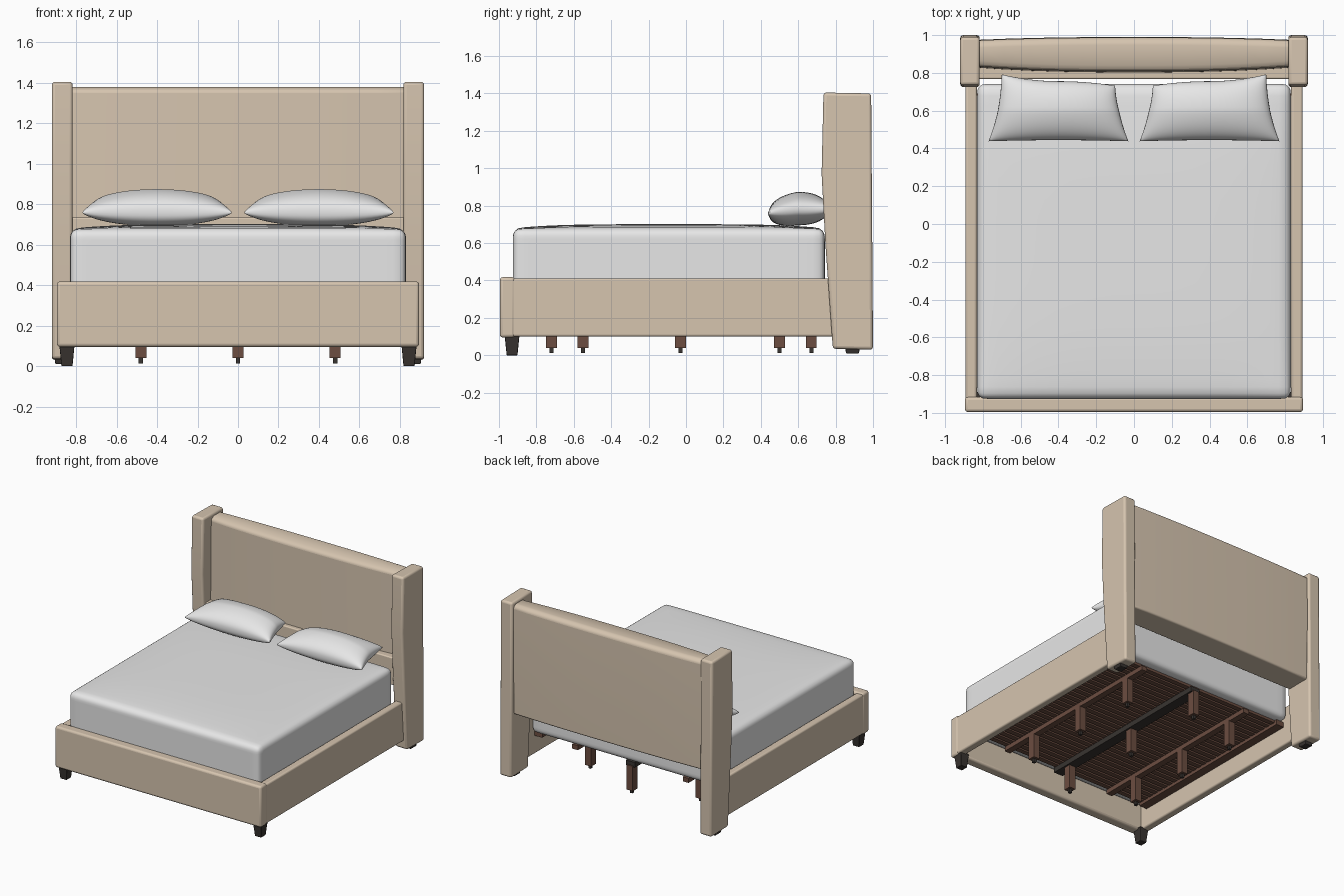
import bpy, bmesh, math
from mathutils import Vector

if "Cube" in bpy.data.objects:
    bpy.data.objects.remove(bpy.data.objects["Cube"])


def mat(name, rgb):
    m = bpy.data.materials.new(name)
    m.diffuse_color = (*rgb, 1)
    m.use_nodes = True
    m.node_tree.nodes["Principled BSDF"].inputs["Base Color"].default_value = m.diffuse_color
    return m


BEIGE = mat("beige upholstery", (0.67, 0.555, 0.43))
WHITE = mat("white bedding", (0.82, 0.82, 0.82))
BROWN = mat("brown wood", (0.15, 0.075, 0.052))
DARK = mat("dark wood", (0.04, 0.034, 0.03))


def finish(name, bm, material, bevel=0.0, segs=3):
    bmesh.ops.recalc_face_normals(bm, faces=bm.faces)
    me = bpy.data.meshes.new(name)
    bm.to_mesh(me)
    bm.free()
    me.materials.append(material)
    ob = bpy.data.objects.new(name, me)
    bpy.context.collection.objects.link(ob)
    if bevel:
        b = ob.modifiers.new("bevel", "BEVEL")
        b.width, b.segments, b.limit_method = bevel, segs, 'ANGLE'
        b.angle_limit = math.radians(35)
    bpy.ops.object.select_all(action='DESELECT')
    ob.select_set(True)
    bpy.context.view_layer.objects.active = ob
    bpy.ops.object.shade_smooth_by_angle(angle=math.radians(40))
    return ob


def add_box(bm, lo, hi, taper=1.0):
    """Box between two corners; taper scales the bottom end."""
    lo, hi = Vector(lo), Vector(hi)
    c, d = (lo + hi) / 2, hi - lo
    for v in bmesh.ops.create_cube(bm, size=1)["verts"]:
        t = taper if v.co.z < 0 else 1.0
        v.co = c + Vector((v.co.x * d.x * t, v.co.y * d.y * t, v.co.z * d.z))


def box(name, lo, hi, material, bevel=0.0, taper=1.0):
    bm = bmesh.new()
    add_box(bm, lo, hi, taper)
    return finish(name, bm, material, bevel)


def extrude_x(name, profile, x0, x1, material, bevel, bow=0.0):
    """Side profile (y, z) extruded across x; bow thins it towards both ends."""
    bm = bmesh.new()
    f = bm.faces.new([bm.verts.new((x0, y, z)) for y, z in profile])
    r = bmesh.ops.extrude_face_region(bm, geom=[f])
    for v in r["geom"]:
        if isinstance(v, bmesh.types.BMVert):
            v.co.x = x1
    if bow:
        long_edges = [e for e in bm.edges if abs(e.verts[0].co.x - e.verts[1].co.x) > 0.5]
        bmesh.ops.subdivide_edges(bm, edges=long_edges, cuts=11)
        for v in bm.verts:
            t = abs(v.co.x / x1) ** 2.5
            v.co.y += bow * t if v.co.y < 0.9 else -0.6 * bow * t
    return finish(name, bm, material, bevel)


# headboard panel, open below, with a thin padded ledge behind the pillows
extrude_x("headboard_panel", [(0.98, 0.52), (0.99, 1.0), (0.987, 1.36), (0.96, 1.38), (0.84, 1.38),
                              (0.81, 1.36), (0.805, 0.95), (0.80, 0.52)], -0.825, 0.825, BEIGE, 0.012, 0.025)
box("headboard_lower_pad", (-0.825, 0.768, 0.52), (0.825, 0.84, 0.735), BEIGE, 0.008)

# wings, side rails and feet on both sides
wing = [(1.0, 0.03), (0.99, 1.4), (0.735, 1.405), (0.725, 0.97), (0.745, 0.6), (0.785, 0.035)]
for s, side in ((-1, "left"), (1, "right")):
    extrude_x(side + "_headboard_wing", wing, s * 0.817, s * 0.92, BEIGE, 0.016)
    box(side + "_side_rail", (min(s * 0.832, s * 0.892), -0.96, 0.10),
        (max(s * 0.832, s * 0.892), 0.80, 0.41), BEIGE, 0.012)
    x = s * 0.845
    box(side + "_front_foot", (x - 0.038, -0.97, 0), (x + 0.038, -0.89, 0.11), DARK, 0.004, 0.72)
    x = s * 0.872
    box(side + "_rear_foot", (x - 0.035, 0.85, 0.01), (x + 0.035, 0.93, 0.04), DARK, 0.004, 0.85)

# footboard
box("footboard", (-0.895, -0.995, 0.095), (0.895, -0.915, 0.418), BEIGE, 0.016)

# mattress: rounded box with a crowned top
bm = bmesh.new()
bmesh.ops.create_cube(bm, size=2)
bmesh.ops.subdivide_edges(bm, edges=bm.edges[:], cuts=23, use_grid_fill=True)
half, rad = Vector((0.83, 0.834, 0.197)), 0.045
for v in bm.verts:
    n = Vector([math.sin(math.pi / 2 * c) for c in v.co])
    p = Vector([a * h for a, h in zip(n, half)])
    inner = Vector([max(-h + rad, min(h - rad, c)) for c, h in zip(p, half)])
    p = inner + (p - inner).normalized() * rad
    if p.z > 0:
        p.z += 0.022 * (1 - n.x ** 4) * (1 - n.y ** 4) * p.z / half.z
    v.co = p + Vector((0, -0.092, 0.482))
finish("mattress", bm, WHITE)

# pillows: two puffed sheets meeting at a pointed seam
N = 28
for s, side in ((-1, "left"), (1, "right")):
    bm = bmesh.new()
    for sign, h in ((1, 0.094), (-1, 0.085)):
        grid = []
        for j in range(N + 1):
            v = math.sin(math.pi / 2 * (2 * j / N - 1))
            row = []
            for i in range(N + 1):
                u = math.sin(math.pi / 2 * (2 * i / N - 1))
                w = 0.335 - 0.035 * v - 0.014 * (1 - v * v)
                # outer back corner reaches farther than the inner one
                y = 0.600 + v * 0.162 + 0.03 * max(v, 0) * u * abs(u) - 0.006 * v * (1 - u * u)
                puff = max(0.0, (1 - u * u) * (1 - v * v)) ** 0.4
                z = 0.780 + 0.022 * min(v, 0) + sign * h * puff
                row.append(bm.verts.new((s * (0.40 + u * w), y, z)))
            grid.append(row)
        for j in range(N):
            for i in range(N):
                bm.faces.new((grid[j][i], grid[j][i + 1], grid[j + 1][i + 1], grid[j + 1][i]))
    bmesh.ops.remove_doubles(bm, verts=bm.verts, dist=0.0004)
    finish(side + "_pillow", bm, WHITE)

# slats across the bed
bm = bmesh.new()
for k in range(28):
    y = -0.82 + k * 0.0545
    add_box(bm, (-0.76, y - 0.019, 0.265), (0.76, y + 0.019, 0.285))
finish("slats", bm, BROWN)

# lengthwise beams and cleats carrying the slats
box("centre_beam", (-0.04, -0.85, 0.225), (0.04, 0.69, 0.265), DARK)
for s, side in ((-1, "left"), (1, "right")):
    x = s * 0.48
    box(side + "_beam", (x - 0.025, -0.85, 0.23), (x + 0.025, 0.69, 0.265), BROWN)
    x = s * 0.80
    box(side + "_cleat", (x - 0.035, -0.85, 0.245), (x + 0.035, 0.69, 0.285), BROWN)

# support legs with narrow levelling feet
for x, ys in ((-0.48, (-0.55, -0.03, 0.50)), (0, (-0.72, -0.03, 0.67)), (0.48, (-0.55, -0.03, 0.50))):
    for y in ys:
        box("support_leg", (x - 0.027, y - 0.029, 0.04), (x + 0.027, y + 0.029, 0.235), BROWN)
        box("levelling_foot", (x - 0.011, y - 0.011, 0.012), (x + 0.011, y + 0.011, 0.04), DARK)
